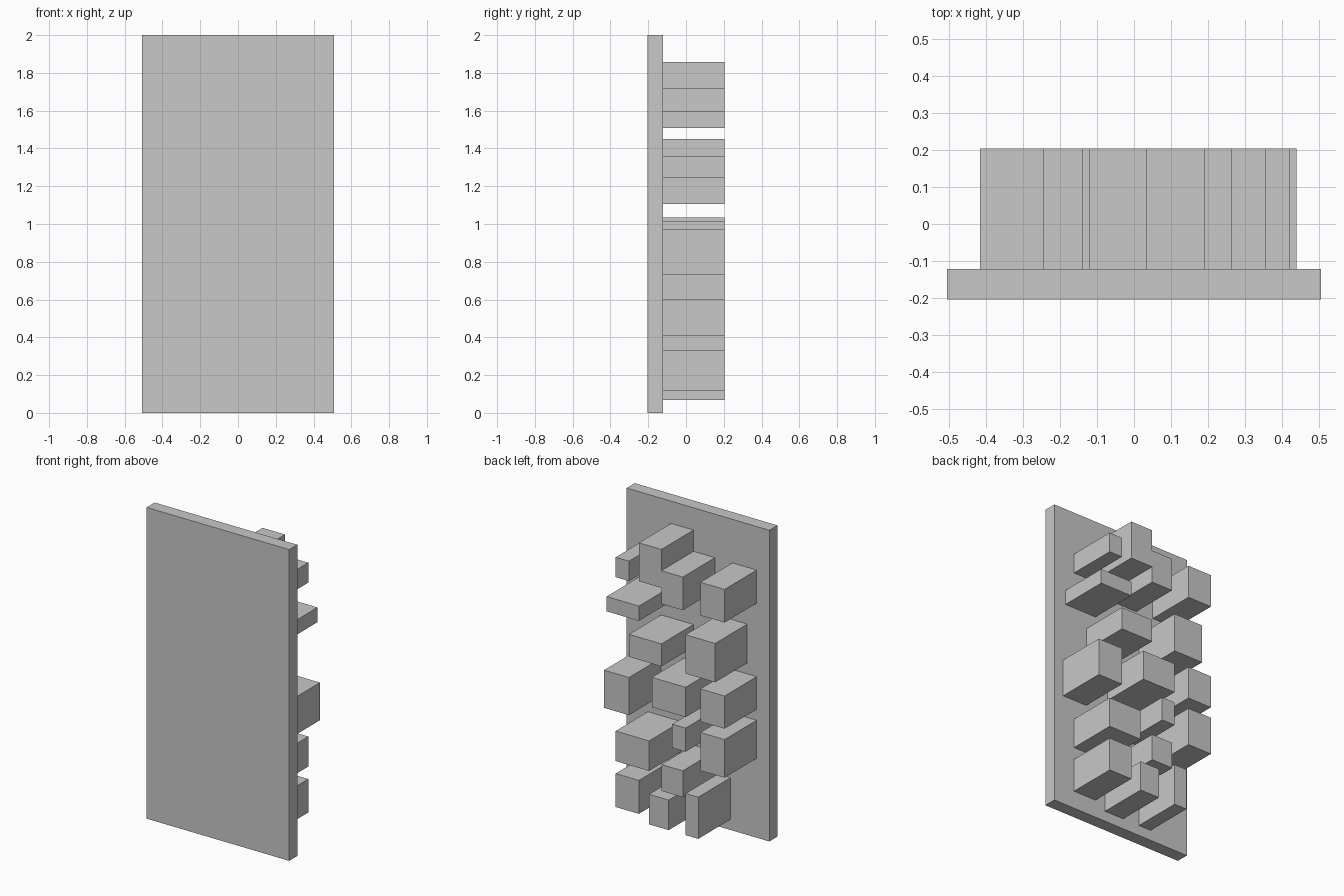
import bpy

if "Cube" in bpy.data.objects:
    bpy.data.objects.remove(bpy.data.objects["Cube"], do_unlink=True)

# Single plain light grey
GREY = (0.58, 0.58, 0.58, 1.0)
grey = bpy.data.materials.new("light_grey")
grey.use_nodes = True
grey.diffuse_color = GREY
grey.node_tree.nodes["Principled BSDF"].inputs["Base Color"].default_value = GREY


def box(name, x, y, z):
    """Flat-faced box spanning the (low, high) ranges on each axis."""
    bpy.ops.mesh.primitive_cube_add(size=1)
    obj = bpy.context.object
    obj.name = name
    obj.location = [(a + b) / 2 for a, b in (x, y, z)]
    obj.scale = [b - a for a, b in (x, y, z)]
    bpy.ops.object.transform_apply(location=True, rotation=False, scale=True)
    obj.data.materials.append(grey)
    return obj


# Upright backing plate
PLATE_BACK = -0.122
box("backing_plate", (-0.507, 0.507), (-0.204, PLATE_BACK), (0, 2))

# Blocks standing out of the plate: (x low, x high, z low, z high)
BLOCK_END = 0.204
rows = {
    "top": [(0.263, 0.357, 1.592, 1.72), (0.032, 0.192, 1.61, 1.857),
            (-0.12, 0.032, 1.507, 1.72), (-0.417, -0.245, 1.507, 1.72)],
    "upper": [(0.192, 0.422, 1.355, 1.45), (0.032, 0.263, 1.105, 1.25),
              (-0.35, -0.14, 1.105, 1.355)],
    "middle": [(0.263, 0.44, 0.73, 0.972), (-0.14, 0.1, 0.825, 1.017),
               (-0.417, -0.245, 0.825, 1.035)],
    "lower": [(0.12, 0.357, 0.41, 0.603), (-0.14, -0.045, 0.603, 0.755),
              (-0.417, -0.245, 0.51, 0.755)],
    "bottom": [(0.192, 0.357, 0.115, 0.33), (-0.12, 0.032, 0.305, 0.475),
               (-0.02, 0.12, 0.067, 0.26), (-0.23, -0.14, 0.067, 0.335)],
}
for row, blocks in rows.items():
    for i, (x0, x1, z0, z1) in enumerate(blocks, 1):
        box(f"{row}_block_{i}", (x0, x1), (PLATE_BACK, BLOCK_END), (z0, z1))
